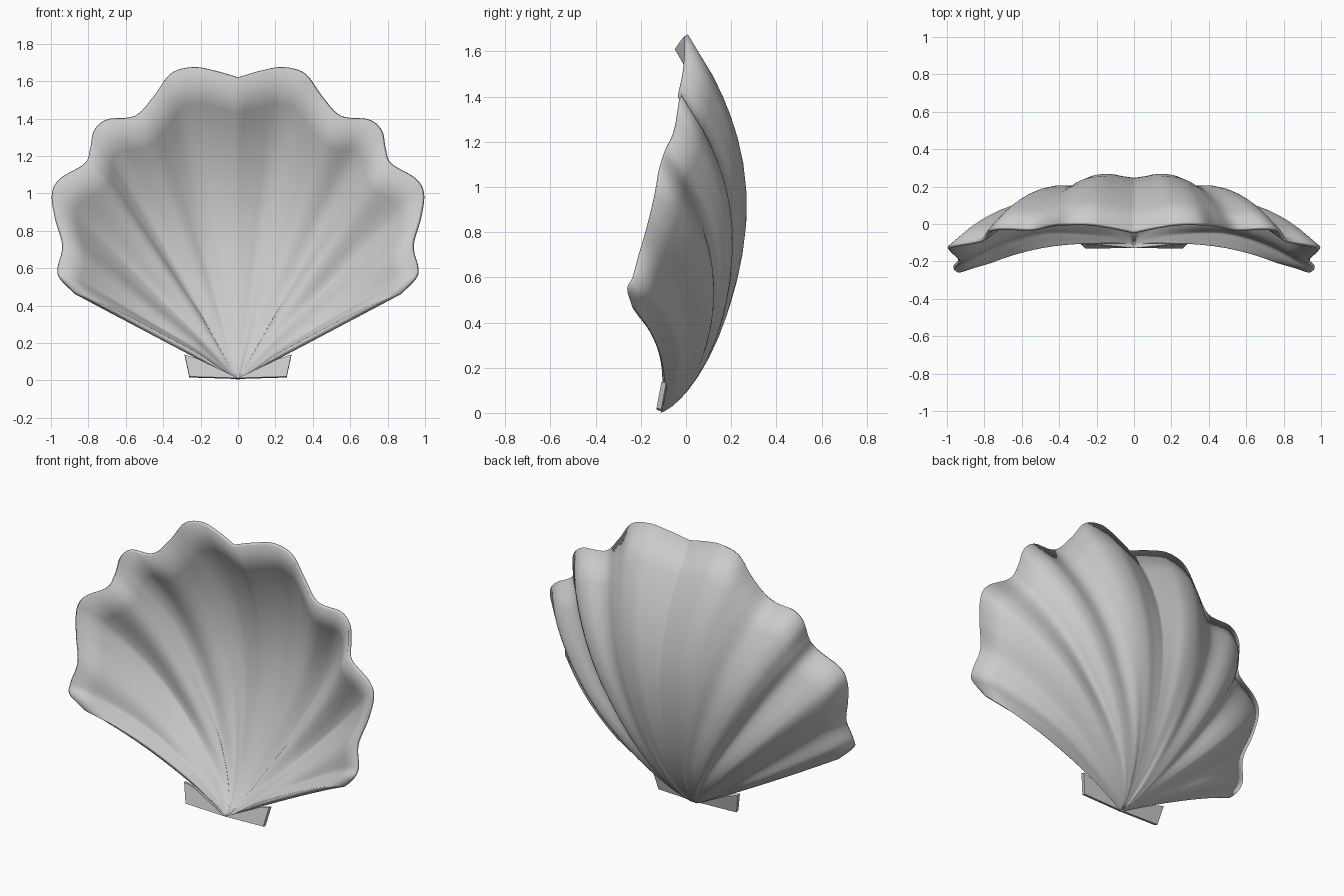
import bpy
from math import atan2, radians
from mathutils import Vector

if "Cube" in bpy.data.objects:
    bpy.data.objects.remove(bpy.data.objects["Cube"])

# Half rim, centre notch to lower corner: x, z, rim depth y, bulge of the rib
RIM = [
    (0, 1.62, -.035, .322), (.12, 1.655, -.01, .318), (.24, 1.675, .008, .32),
    (.36, 1.64, .008, .313), (.45, 1.52, 0, .297), (.55, 1.415, -.02, .272),
    (.70, 1.395, -.015, .27), (.77, 1.335, -.025, .265), (.79, 1.24, -.045, .245),
    (.82, 1.16, -.08, .215), (.95, 1.08, -.105, .235), (.995, 1.0, -.12, .235),
    (.98, .87, -.15, .205), (.94, .72, -.19, .155), (.965, .60, -.222, .145),
    (.95, .54, -.25, .115), (.87, .46, -.22, .06),
]
RINGS = [.004, .02, .04, .07, .11, .16, .22, .28, .35, .42, .5,
         .58, .66, .73, .79, .84, .89, 1]
HINGE_Y = -.115


def spline(points, steps):
    """Catmull-Rom curve through the points."""
    p = [Vector(q) for q in points]
    p = [p[0]] + p + [p[-1]]
    out = []
    for i in range(1, len(p) - 2):
        a, b, c, d = p[i - 1:i + 3]
        for k in range(steps):
            t = k / steps
            out.append(.5 * (2 * b + (c - a) * t + (2 * a - 5 * b + 4 * c - d) * t * t
                             + (3 * b - a - 3 * c + d) * t ** 3))
    return out + [p[-1]]


def make_object(name, verts, faces, thickness, offset):
    mesh = bpy.data.meshes.new(name)
    mesh.from_pydata(verts, [], faces)
    obj = bpy.data.objects.new(name, mesh)
    bpy.context.collection.objects.link(obj)
    mod = obj.modifiers.new("thickness", 'SOLIDIFY')
    mod.thickness = thickness
    mod.offset = offset
    return obj


# Fan-shaped bowl: each rim point is joined to the hinge by an arched ray
half = spline(RIM, 6)
rim = [Vector((-v[0], v[1], v[2], v[3])) for v in reversed(half[1:])] + half
verts, faces = [], []
n = len(RINGS)
for x, z, y, bulge in rim:
    plain = .06 + .255 * (1 - min(1, abs(atan2(x, z)) / radians(62)) ** 3)
    for s in RINGS:
        arch = (4 * s * (1 - s)) ** (.7 if s < .5 else 1)
        rib = min(1, s / .5)            # ribs fade out towards the hinge
        b = plain + (bulge - plain) * rib
        verts.append((x * s, HINGE_Y + (y - HINGE_Y) * s + b * arch, z * s))
for i in range(len(rim) - 1):
    for j in range(n - 1):
        a = i * n + j
        faces.append((a, a + 1, a + n + 1, a + n))
shell = make_object("shell", verts, faces, .03, -1)
for poly in shell.data.polygons:
    poly.use_smooth = True

# Wall is thin at the hinge point and along the lip
group = shell.vertex_groups.new(name="wall")
for j, s in enumerate(RINGS):
    weight = .6 if s == 1 else min(1, s / .25)
    group.add([i * n + j for i in range(len(rim))], weight, 'REPLACE')
shell.modifiers[0].vertex_group = "wall"

# Small hinge ears on both sides of the point
for side, name in ((-1, "left_ear"), (1, "right_ear")):
    pts = [(0, -.118, .01), (.26 * side, -.12, .018),
           (.285 * side, -.098, .135), (.22 * side, -.095, .115)]
    make_object(name, pts, [(0, 1, 2, 3)], .022, 0)
